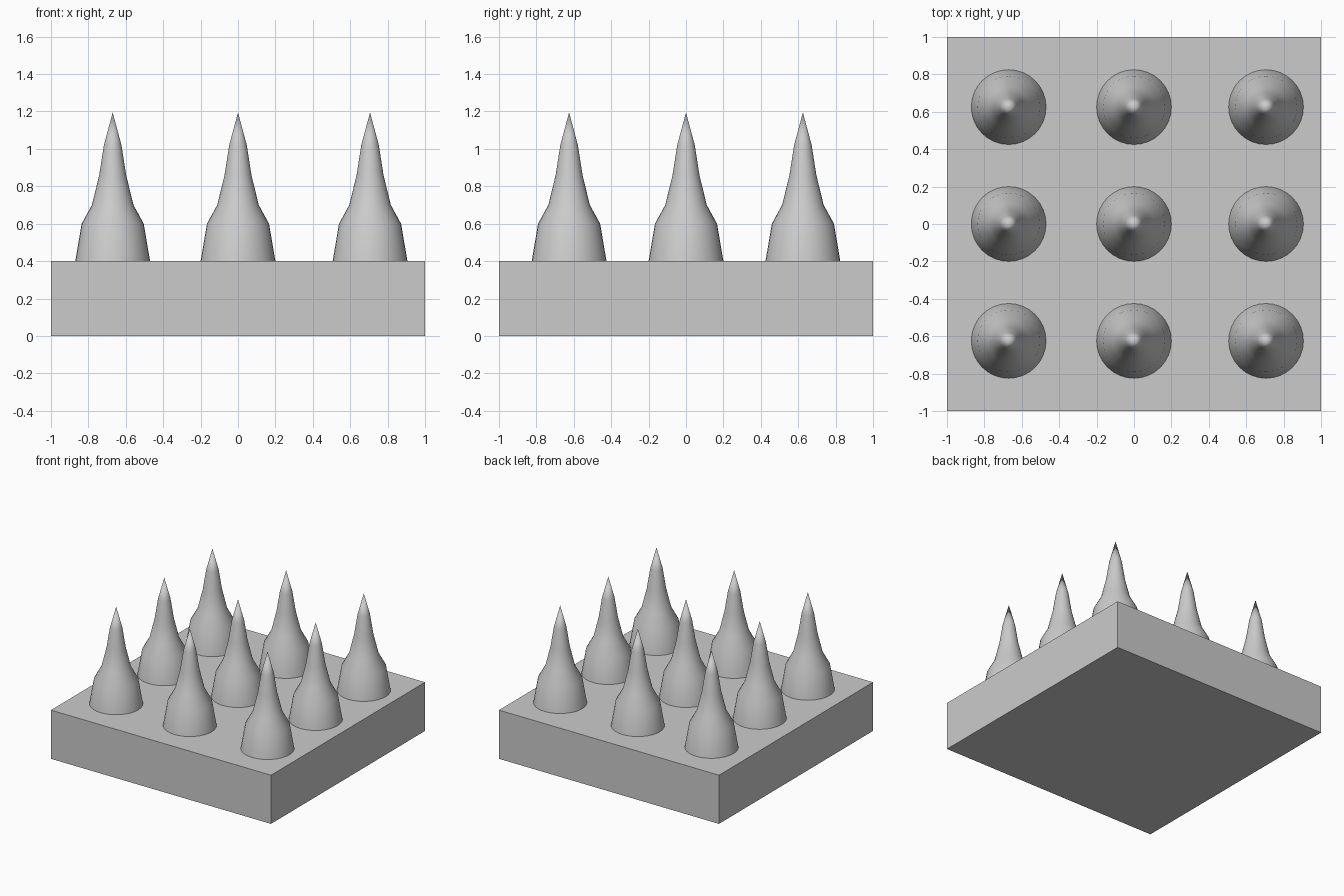
import bpy, bmesh, math

if "Cube" in bpy.data.objects:
    bpy.data.objects.remove(bpy.data.objects["Cube"], do_unlink=True)

GREY = (0.6, 0.6, 0.6, 1)
grey = bpy.data.materials.new("light grey")
grey.use_nodes = True
grey.diffuse_color = GREY
grey.node_tree.nodes["Principled BSDF"].inputs["Base Color"].default_value = GREY


def add_object(name, bm):
    mesh = bpy.data.meshes.new(name)
    bm.to_mesh(mesh)
    bm.free()
    mesh.materials.append(grey)
    obj = bpy.data.objects.new(name, mesh)
    bpy.context.collection.objects.link(obj)
    return obj


# Square base slab
bm = bmesh.new()
bmesh.ops.create_cube(bm, size=1)
bmesh.ops.scale(bm, vec=(2, 2, 0.4), verts=bm.verts)
bmesh.ops.translate(bm, vec=(0, 0, 0.2), verts=bm.verts)
add_object("base_slab", bm)

# Spike: (radius, height) profile spun around its axis
PROFILE = [(0, 0), (0.2, 0), (0.166, 0.2), (0.111, 0.3),
           (0.072, 0.46), (0.047, 0.62), (0, 0.795)]
bm = bmesh.new()
points = [bm.verts.new((r, 0, z)) for r, z in PROFILE]
edges = [bm.edges.new(pair) for pair in zip(points, points[1:])]
bmesh.ops.spin(bm, geom=points + edges, cent=(0, 0, 0), axis=(0, 0, 1),
               angle=math.tau, steps=32)
bmesh.ops.remove_doubles(bm, verts=bm.verts, dist=0.0001)
bmesh.ops.recalc_face_normals(bm, faces=bm.faces)
spike = add_object("spike_1", bm)
bpy.context.view_layer.objects.active = spike
spike.select_set(True)
bpy.ops.object.shade_smooth_by_angle(angle=math.radians(30))

# Three by three grid of spikes sharing one mesh
spots = [(x, y) for y in (-0.625, 0, 0.625) for x in (-0.67, 0, 0.706)]
for i, (x, y) in enumerate(spots):
    obj = spike
    if i:
        obj = spike.copy()
        obj.name = f"spike_{i + 1}"
        bpy.context.collection.objects.link(obj)
    obj.location = (x, y, 0.4)
